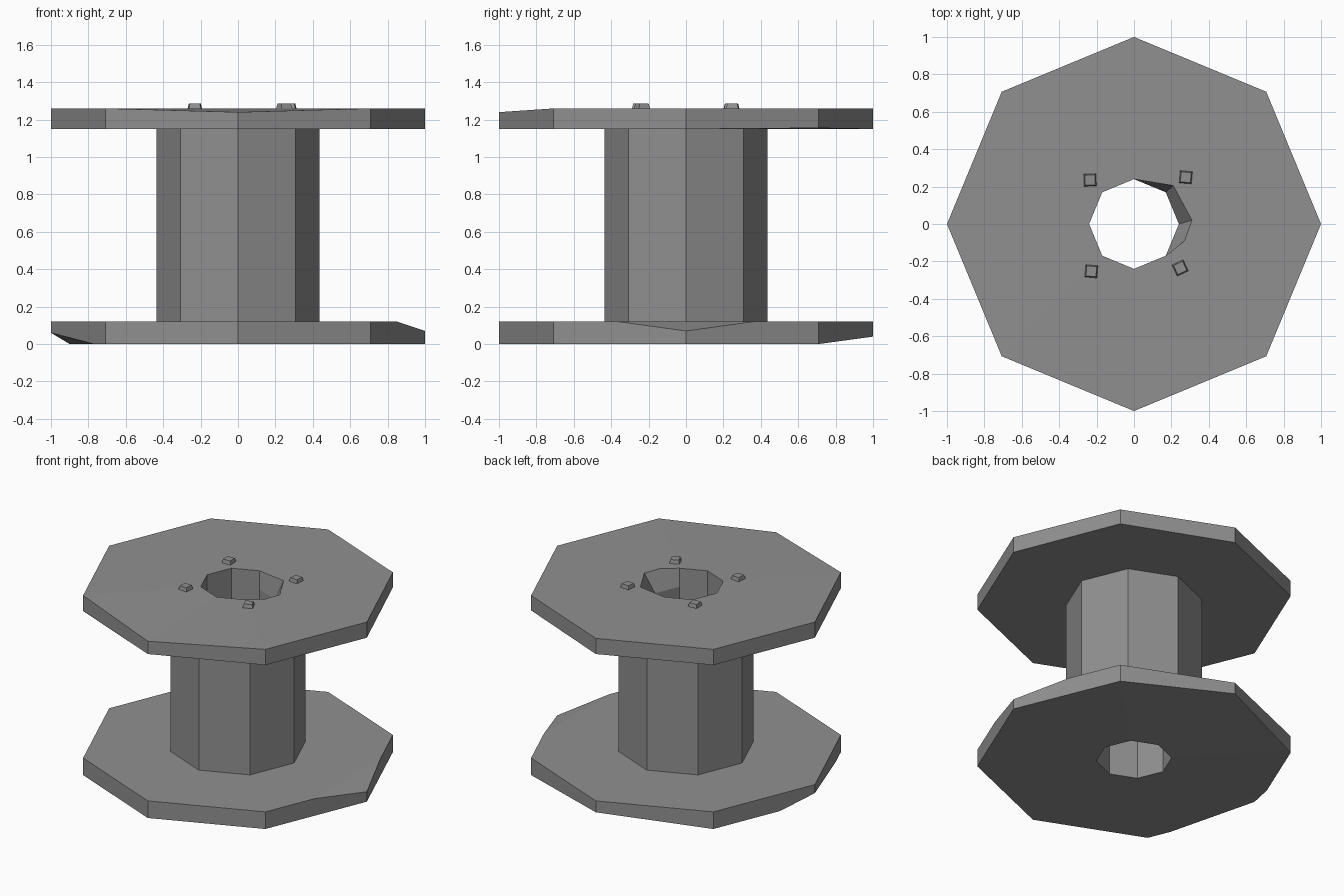
import bpy, bmesh
from math import cos, sin, pi, radians
from mathutils import Vector, Matrix

cube = bpy.data.objects.get("Cube")
if cube:
    bpy.data.objects.remove(cube, do_unlink=True)

grey = bpy.data.materials.new("weathered_grey")
grey.use_nodes = True
grey.diffuse_color = (0.28, 0.28, 0.28, 1)
grey.node_tree.nodes["Principled BSDF"].inputs["Base Color"].default_value = grey.diffuse_color


def add_object(name, bm):
    bmesh.ops.recalc_face_normals(bm, faces=bm.faces[:])
    mesh = bpy.data.meshes.new(name)
    bm.to_mesh(mesh)
    bm.free()
    mesh.materials.append(grey)
    obj = bpy.data.objects.new(name, mesh)
    bpy.context.collection.objects.link(obj)


def chip(bm, corner, a, b, c):
    """Slice off the corner vertex along the plane through a, b, c."""
    a, b, c = Vector(a), Vector(b), Vector(c)
    normal = (b - a).cross(c - a).normalized()
    if normal.dot(corner.co - a) < 0:
        normal.negate()
    faces = list(corner.link_faces)
    edges = {e for f in faces for e in f.edges}
    verts = {v for f in faces for v in f.verts}
    bmesh.ops.bisect_plane(bm, geom=faces + list(edges) + list(verts), dist=1e-5,
                           plane_co=a, plane_no=normal, clear_outer=True)
    bmesh.ops.holes_fill(bm, edges=[e for e in bm.edges if e.is_boundary], sides=0)


# Spool body: closed profile (radius, height) turned in eight steps
SIDES = 8
profile = [(0.24, 0), (1, 0), (1, 0.12), (0.435, 0.12), (0.435, 1.15),
           (1, 1.15), (1, 1.26), (0.24, 1.26), (0.24, 1.13)]
bm = bmesh.new()
rings = [[bm.verts.new((r * cos(2 * pi * i / SIDES), r * sin(2 * pi * i / SIDES), z))
          for i in range(SIDES)] for r, z in profile]
for k, ring in enumerate(rings):
    above = rings[(k + 1) % len(rings)]
    for i in range(SIDES):
        j = (i + 1) % SIDES
        bm.faces.new((ring[i], ring[j], above[j], above[i]))

# Worn rim corners
rings[1][2].co.z = 0.04
rings[6][6].co.z = 1.24
rings[5][1].co.z = 1.155

# Broken lip of the hole
lip = rings[7]
lip[0].co.xy = (0.31, 0.02)
lip[1].co.xy = (0.21, 0.205)
edge = bm.edges.get((lip[7], lip[0]))
_, extra = bmesh.utils.edge_split(edge, lip[7], 0.5)
extra.co.xy = (0.27, -0.09)

# Chipped corners of the lower flange
top_corner, bottom_corner = rings[2][0], rings[1][4]
chip(bm, top_corner, (1, 0, 0.07), (0.85, 0.36, 0.12), (0.85, -0.36, 0.12))
chip(bm, bottom_corner, (-1, 0, 0.06), (-0.77, -0.55, 0), (-0.9, 0.24, 0))
add_object("spool_body", bm)

# Tapered bolt heads around the hole
for n, (x, y, turn) in enumerate([(-0.235, 0.235, 2), (0.277, 0.25, -5),
                                  (-0.228, -0.253, -5), (0.247, -0.235, 25)]):
    bm = bmesh.new()
    place = Matrix.Translation((x, y, 1.27)) @ Matrix.Rotation(radians(turn + 45), 4, 'Z')
    bmesh.ops.create_cone(bm, cap_ends=True, segments=4, radius1=0.048, radius2=0.038,
                          depth=0.03, matrix=place)
    # Square the head to its turn angle
    heading = min((v.co.xy - Vector((x, y)) for v in bm.verts), key=lambda d: -d.x)
    fix = radians(turn + 45) - heading.angle_signed(Vector((1, 0)))
    bmesh.ops.rotate(bm, verts=bm.verts[:], cent=(x, y, 0), matrix=Matrix.Rotation(fix, 3, 'Z'))
    add_object(f"bolt_head_{n + 1}", bm)
